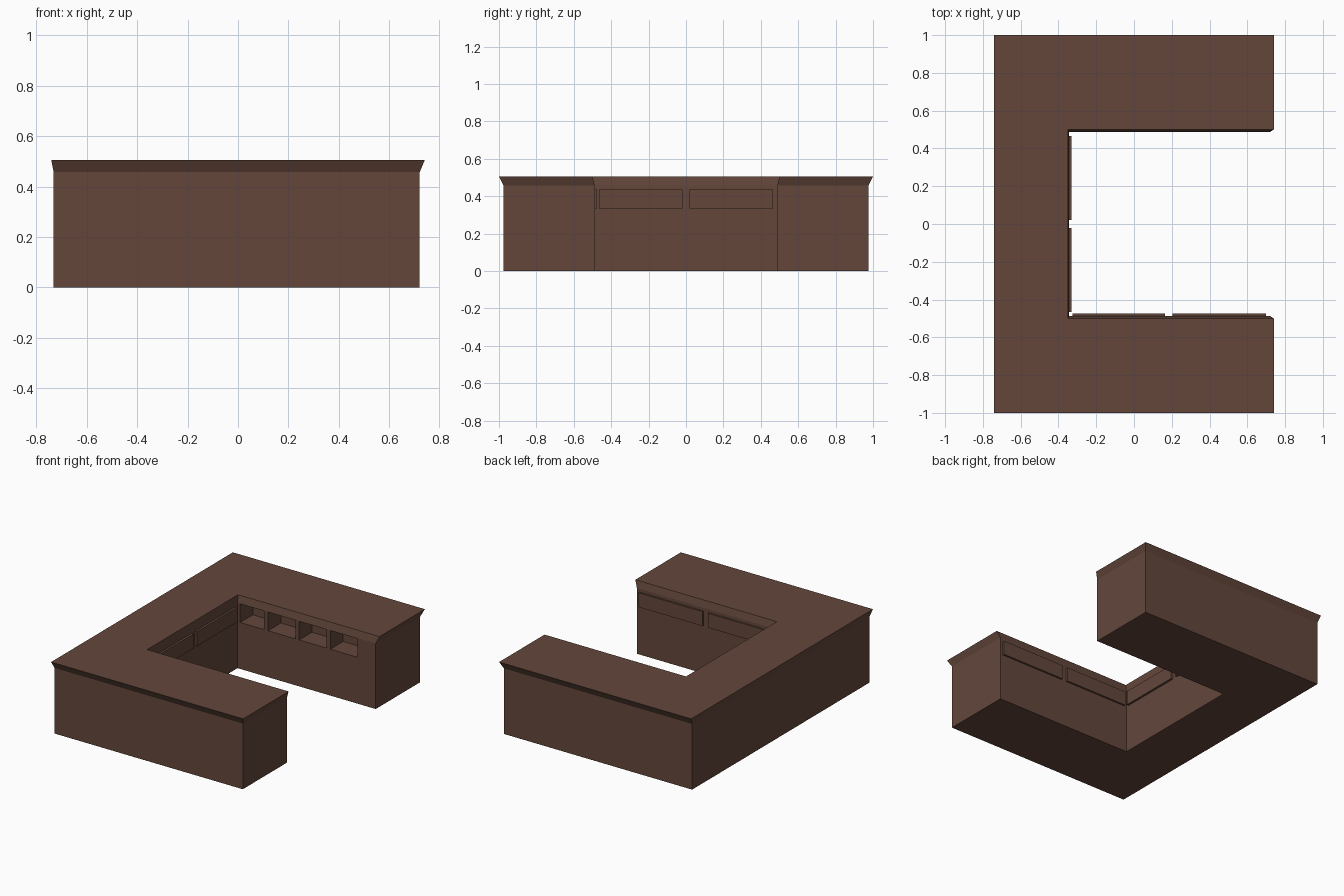
import bpy, bmesh
from mathutils import Matrix

if "Cube" in bpy.data.objects:
    bpy.data.objects.remove(bpy.data.objects["Cube"])

wood = bpy.data.materials.new("brown_wood")
wood.diffuse_color = (0.125, 0.062, 0.044, 1)
wood.use_nodes = True
wood.node_tree.nodes["Principled BSDF"].inputs["Base Color"].default_value = wood.diffuse_color


def finish(name, bm):
    bmesh.ops.recalc_face_normals(bm, faces=bm.faces)
    mesh = bpy.data.meshes.new(name)
    bm.to_mesh(mesh)
    bm.free()
    mesh.materials.append(wood)
    ob = bpy.data.objects.new(name, mesh)
    bpy.context.collection.objects.link(ob)
    return ob


def add_box(bm, lo, hi):
    size = [b - a for a, b in zip(lo, hi)]
    mid = [(a + b) / 2 for a, b in zip(lo, hi)]
    bmesh.ops.create_cube(bm, size=1, matrix=Matrix.Translation(mid) @ Matrix.Diagonal((*size, 1)))


def box(name, lo, hi):
    bm = bmesh.new()
    add_box(bm, lo, hi)
    return finish(name, bm)


def u_outline(left, inner, right, out_y, in_y):
    return [(left, -out_y), (right, -out_y), (right, -in_y), (inner, -in_y),
            (inner, in_y), (right, in_y), (right, out_y), (left, out_y)]


# U-shaped counter: straight body with a flared top edge
body = u_outline(-0.73, -0.345, 0.72, 0.975, 0.4875)
top = u_outline(-0.74, -0.35, 0.74, 1.0, 0.5)
bm = bmesh.new()
rings = [[bm.verts.new((x, y, z)) for x, y in pts]
         for pts, z in ((body, 0), (body, 0.457), (top, 0.505))]
for a, b in zip(rings, rings[1:]):
    for i in range(8):
        j = (i + 1) % 8
        bm.faces.new((a[i], a[j], b[j], b[i]))
bm.faces.new(rings[0][::-1])
bm.faces.new(rings[-1])
counter = finish("counter", bm)

# Four open niches in the back arm
bm = bmesh.new()
for x0, x1 in ((-0.325, -0.14), (-0.11, 0.10), (0.13, 0.34), (0.37, 0.58)):
    add_box(bm, (x0, 0.40, 0.323), (x1, 0.628, 0.453))
cutter = finish("niche_cutter", bm)
cutter.hide_render = True
cut = counter.modifiers.new("niches", 'BOOLEAN')
cut.operation = 'DIFFERENCE'
cut.solver = 'EXACT'
cut.object = cutter
bpy.context.view_layer.objects.active = counter
bpy.ops.object.modifier_apply(modifier=cut.name)
bpy.data.objects.remove(cutter)

# Drawer fronts on the inner long side and the front arm
for i, (a, b) in enumerate(((-0.465, -0.02), (0.02, 0.465))):
    box(f"side_drawer_{i + 1}", (-0.36, a, 0.335), (-0.33, b, 0.435))
for i, (a, b) in enumerate(((-0.325, 0.165), (0.205, 0.70))):
    box(f"front_arm_drawer_{i + 1}", (a, -0.51, 0.335), (b, -0.475, 0.435))
